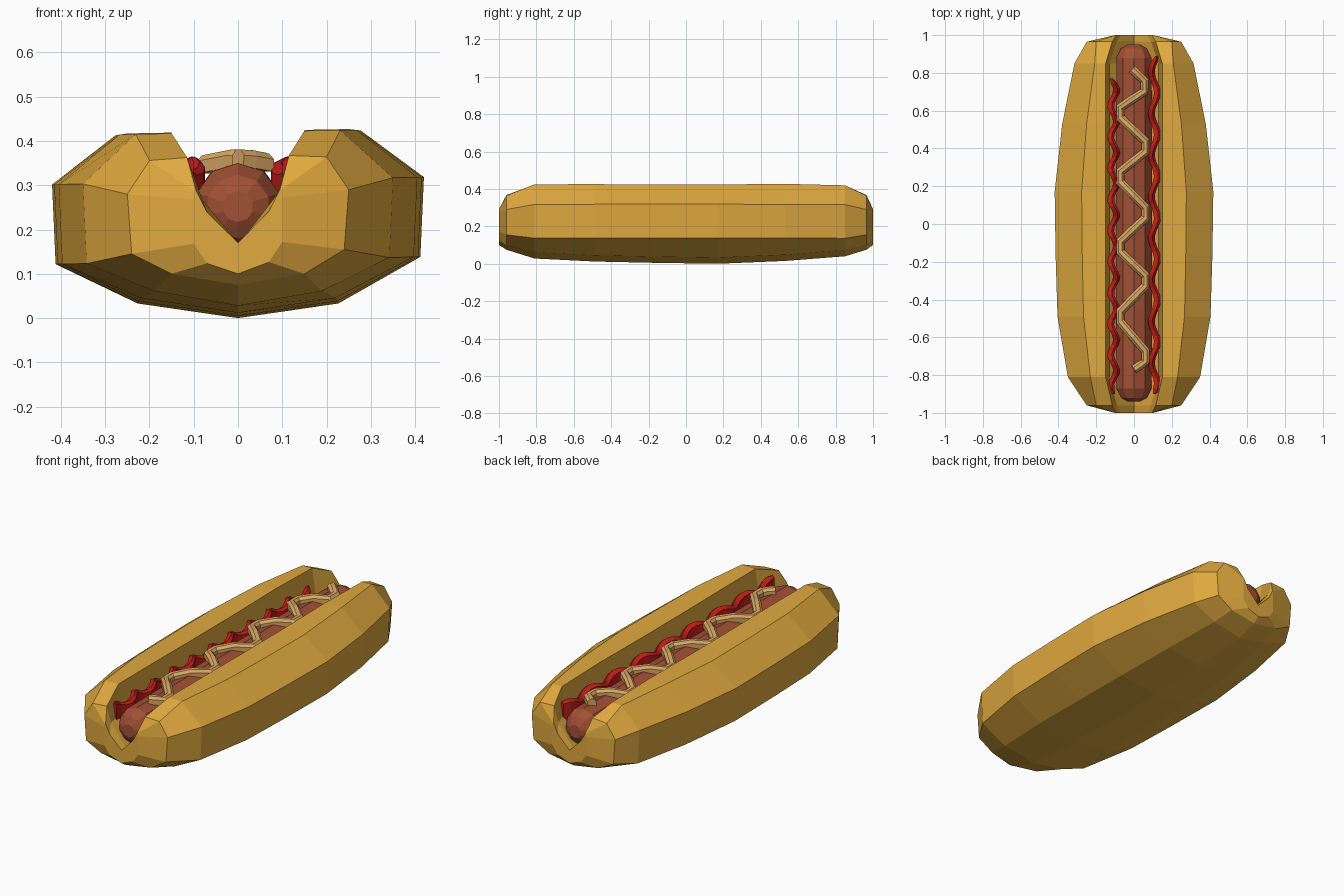
import bpy, bmesh, math
from mathutils import Vector

if "Cube" in bpy.data.objects:
    bpy.data.objects.remove(bpy.data.objects["Cube"])


def material(name, rgb):
    m = bpy.data.materials.new(name)
    m.diffuse_color = (*rgb, 1)
    m.use_nodes = True
    m.node_tree.nodes["Principled BSDF"].inputs["Base Color"].default_value = m.diffuse_color
    return m


def loft(name, rings, mat):
    """Closed flat-shaded skin through equal-sized rings, capped at both ends."""
    bm = bmesh.new()
    vs = [[bm.verts.new(p) for p in ring] for ring in rings]
    n = len(vs[0])
    for a, b in zip(vs, vs[1:]):
        for i in range(n):
            j = (i + 1) % n
            bm.faces.new((a[i], a[j], b[j], b[i]))
    bm.faces.new(vs[0])
    bm.faces.new(vs[-1][::-1])
    bmesh.ops.recalc_face_normals(bm, faces=bm.faces)
    me = bpy.data.meshes.new(name)
    bm.to_mesh(me)
    bm.free()
    me.materials.append(mat)
    ob = bpy.data.objects.new(name, me)
    bpy.context.collection.objects.link(ob)
    return ob


bread = material("bread", (0.75, 0.40, 0.05))
meat = material("meat", (0.36, 0.08, 0.035))
red = material("red_sauce", (0.52, 0.012, 0.01))
yellow = material("yellow_sauce", (0.72, 0.40, 0.13))

# Bun: right half of each cross-section, bottom centre round to slit bottom
tip = [(0, .10), (.07, .125), (.10, .17), (.10, .27), (.10, .29), (.095, .29), (.07, .24), (0, .17)]
shoulder = [(0, .075), (.15, .10), (.24, .15), (.25, .285), (.20, .36), (.115, .365), (.09, .28), (0, .165)]


def bun_half(w, zb, top):
    return [(0, zb), (.54 * w, zb + .033), (w - .008, .13), (w, .31),
            (.66 * w, top), (.15, top), (.13, .28), (0, .16)]


stations = [(-1, tip), (-.96, shoulder),
            (-.81, bun_half(.35, .028, .42)), (-.49, bun_half(.405, .012, .42)),
            (-.17, bun_half(.415, .005, .418)), (.17, bun_half(.42, 0, .418)),
            (.53, bun_half(.38, .015, .422)), (.85, bun_half(.315, .04, .415)),
            (.965, shoulder), (1, tip)]
rings = []
for y, half in stations:
    outline = half + [(-x, z) for x, z in half[-2:0:-1]]
    # right side sits slightly higher than the left
    rings.append([(x, y, z + (.02 * x if z > .1 else 0)) for x, z in outline])
loft("bun", rings, bread)

# Sausage: ten-sided body with rounded ends
profile = [(-.94, .035), (-.92, .072), (-.87, .098), (-.45, .1), (0, .1),
           (.45, .1), (.88, .098), (.93, .072), (.95, .035)]
loft("sausage", [[(r * math.cos(math.tau * (i + .5) / 10), y,
                   .252 + r * math.sin(math.tau * (i + .5) / 10))
                  for i in range(10)] for y, r in profile], meat)


# Red sauce: wavy upright strips between sausage and bun
def sauce_strip(name, side, y0, y1, period):
    rings, n = [], 64
    for k in range(n + 1):
        t = k / n
        y = y0 + (y1 - y0) * t
        wave = math.sin(math.tau * (y - y0) / period)
        x = side * (.108 + .016 * wave)
        top = .35 + .015 * math.cos(math.tau * (y - y0) / period)
        e = .018 if 0 < k < n else .008
        rings.append([(x - e, y, .24), (x + e, y, .24),
                      (x + e, y, top - .012), (x + e * .3, y, top),
                      (x - e, y, top - .012)])
    loft(name, rings, red)


sauce_strip("red_sauce_left", -1, -.90, .77, .165)
sauce_strip("red_sauce_right", 1, -.90, .89, .22)

# Yellow sauce: zigzag bead over the top of the sausage
turns = [(0, -.77), (.06, -.70), (-.072, -.49), (.06, -.30), (-.072, -.12),
         (.06, .06), (-.072, .25), (.06, .41), (-.072, .59), (.055, .73), (-.01, .82)]
path = [turns[0]]
for (xa, ya), (xb, yb) in zip(turns, turns[1:-1]):
    # flatten each turn into a short run along the length
    path += [(xb, yb - .028), (xb, yb + .028)]
path.append(turns[-1])
fine = []
for (xa, ya), (xb, yb) in zip(path, path[1:]):
    steps = 2 if abs(xb - xa) > .05 else 1
    fine += [(xa + (xb - xa) * s / steps, ya + (yb - ya) * s / steps) for s in range(steps)]
fine.append(path[-1])
pts = [Vector((x, y, .36 - 2.6 * x * x)) for x, y in fine]
rings = []
for i, p in enumerate(pts):
    d = (pts[min(i + 1, len(pts) - 1)] - pts[max(i - 1, 0)]).normalized()
    side = d.cross(Vector((0, 0, 1))).normalized()
    up = side.cross(d)
    rings.append([p + side * a + up * b for a, b in
                  ((.023, -.02), (.023, .008), (.01, .021), (-.01, .021), (-.023, .008), (-.023, -.02))])
loft("yellow_sauce", rings, yellow)
